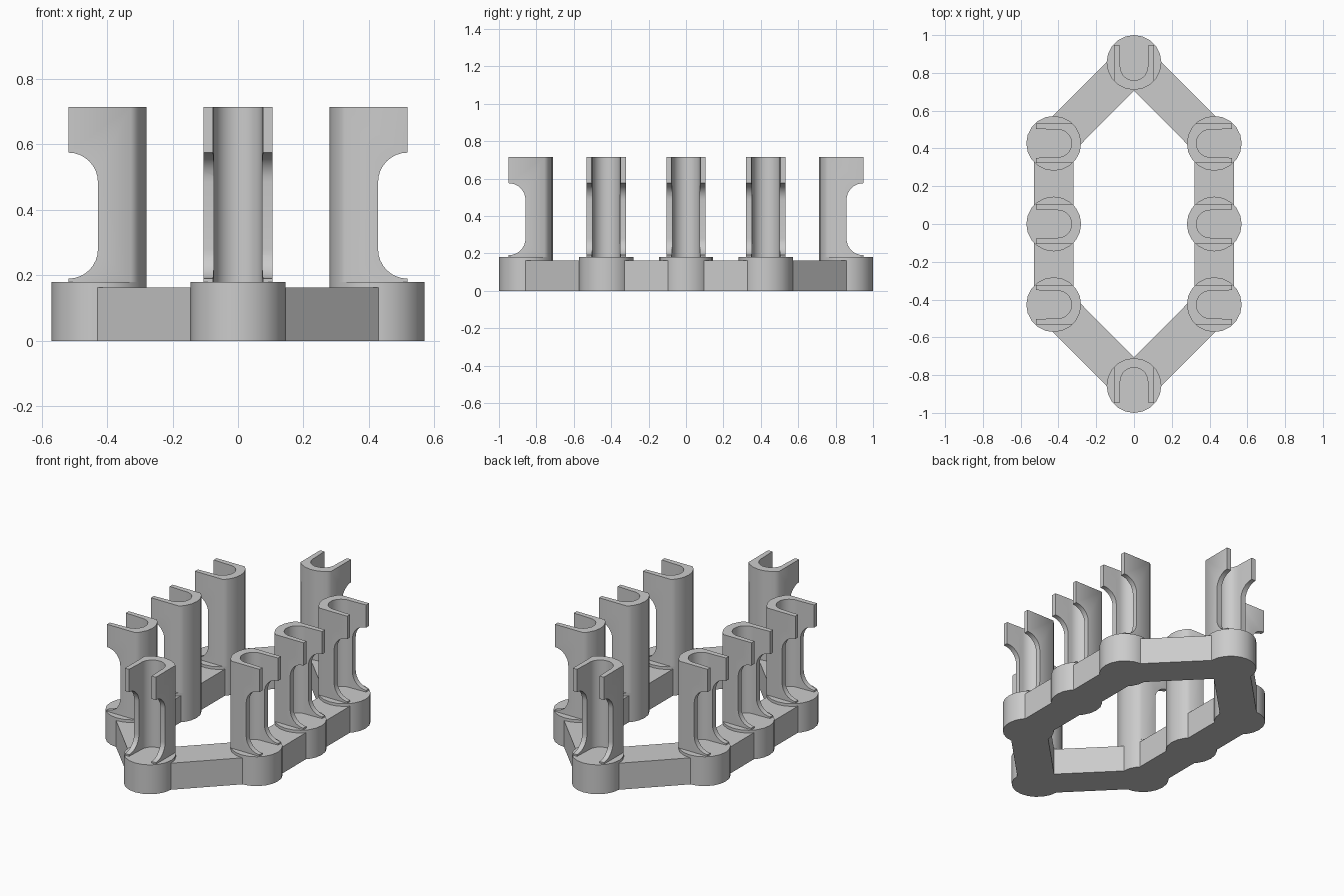
import bpy, bmesh
from math import sin, cos, pi, radians, atan2, hypot
from mathutils import Matrix, Vector

cube = bpy.data.objects.get("Cube")
if cube:
    bpy.data.objects.remove(cube, do_unlink=True)

grey = bpy.data.materials.new("plain grey")
grey.use_nodes = True
GREY = (0.6, 0.6, 0.6, 1)
grey.diffuse_color = GREY
grey.node_tree.nodes["Principled BSDF"].inputs["Base Color"].default_value = GREY

R = 0.145            # foot radius
BAR_W, BAR_H = 0.21, 0.163
FOOT_H, TOP = 0.18, 0.715


def link(name, mesh):
    obj = bpy.data.objects.new(name, mesh)
    bpy.context.collection.objects.link(obj)
    return obj


def prism(name, points, z0, z1):
    """Extrude a flat outline from z0 to z1."""
    bm = bmesh.new()
    face = bm.faces.new([bm.verts.new((x, y, z0)) for x, y in points])
    ext = bmesh.ops.extrude_face_region(bm, geom=[face])
    bmesh.ops.translate(bm, vec=(0, 0, z1 - z0),
                        verts=[v for v in ext["geom"] if isinstance(v, bmesh.types.BMVert)])
    bmesh.ops.recalc_face_normals(bm, faces=bm.faces)
    mesh = bpy.data.meshes.new(name)
    bm.to_mesh(mesh)
    bm.free()
    mesh.materials.append(grey)
    return mesh


def arc(cx, cy, r, a0, a1, n):
    return [(cx + r * cos(radians(a0 + (a1 - a0) * i / n)),
             cy + r * sin(radians(a0 + (a1 - a0) * i / n))) for i in range(n + 1)]


def smooth(mesh, angle):
    mesh.shade_smooth()
    mesh.set_sharp_from_angle(angle=radians(angle))


# Round foot
foot = prism("foot", arc(0, 0, R, 0, 342, 19), 0, FOOT_H)
smooth(foot, 30)

# U-shaped holder, open towards +x, its back flush with the foot
outline = ([(0.093, 0.105), (-0.098, 0.105)] + arc(0, 0, R, 144, 216, 4)
           + [(-0.098, -0.105), (0.093, -0.105), (0.093, -0.077), (0.005, -0.073)]
           + arc(-0.022, 0, 0.073, 270, 90, 14)
           + [(0.005, 0.073), (0.093, 0.077)])
blank = link("holder_blank", prism("holder_blank", outline, FOOT_H, TOP))

# Rounded notch through both arms, drawn in x and z then turned upright
notch = (arc(0.093, 0.485, 0.09, 90, 180, 8) + arc(0.093, 0.28, 0.09, 180, 270, 8)
         + [(0.2, 0.19), (0.2, 0.575)])
cutter_mesh = prism("notch_cutter", notch, -0.2, 0.2)
cutter_mesh.transform(Matrix.Rotation(pi / 2, 4, 'X'))
cutter = link("notch_cutter", cutter_mesh)
cutter.hide_render = True

cut = blank.modifiers.new("notch", 'BOOLEAN')
cut.operation = 'DIFFERENCE'
cut.solver = 'EXACT'
cut.object = cutter
graph = bpy.context.evaluated_depsgraph_get()
holder = bpy.data.meshes.new_from_object(blank.evaluated_get(graph))
holder.name = "holder"
smooth(holder, 50)
for helper in (blank, cutter):
    bpy.data.objects.remove(helper, do_unlink=True)

# Ring of stations: position and the direction each holder opens
SX, SY, END = 0.425, 0.427, 0.855
stations = [("back", 0, END, 90), ("back_left", SX, SY, 0), ("middle_left", SX, 0, 0),
            ("front_left", SX, -SY, 0), ("front", 0, -END, -90),
            ("front_right", -SX, -SY, 180), ("middle_right", -SX, 0, 180),
            ("back_right", -SX, SY, 180)]

for i, (name, x, y, turn) in enumerate(stations):
    for part, mesh in (("foot", foot), ("holder", holder)):
        obj = link(name + "_" + part, mesh)
        obj.location = (x, y, 0)
        obj.rotation_euler.z = radians(turn)

    # Bar to the next station
    _, nx, ny, _ = stations[(i + 1) % len(stations)]
    half, w = hypot(nx - x, ny - y) / 2, BAR_W / 2
    bar = link(name + "_bar", prism(name + "_bar",
               [(-half, -w), (half, -w), (half, w), (-half, w)], 0, BAR_H))
    bar.location = ((x + nx) / 2, (y + ny) / 2, 0)
    bar.rotation_euler.z = atan2(ny - y, nx - x)
